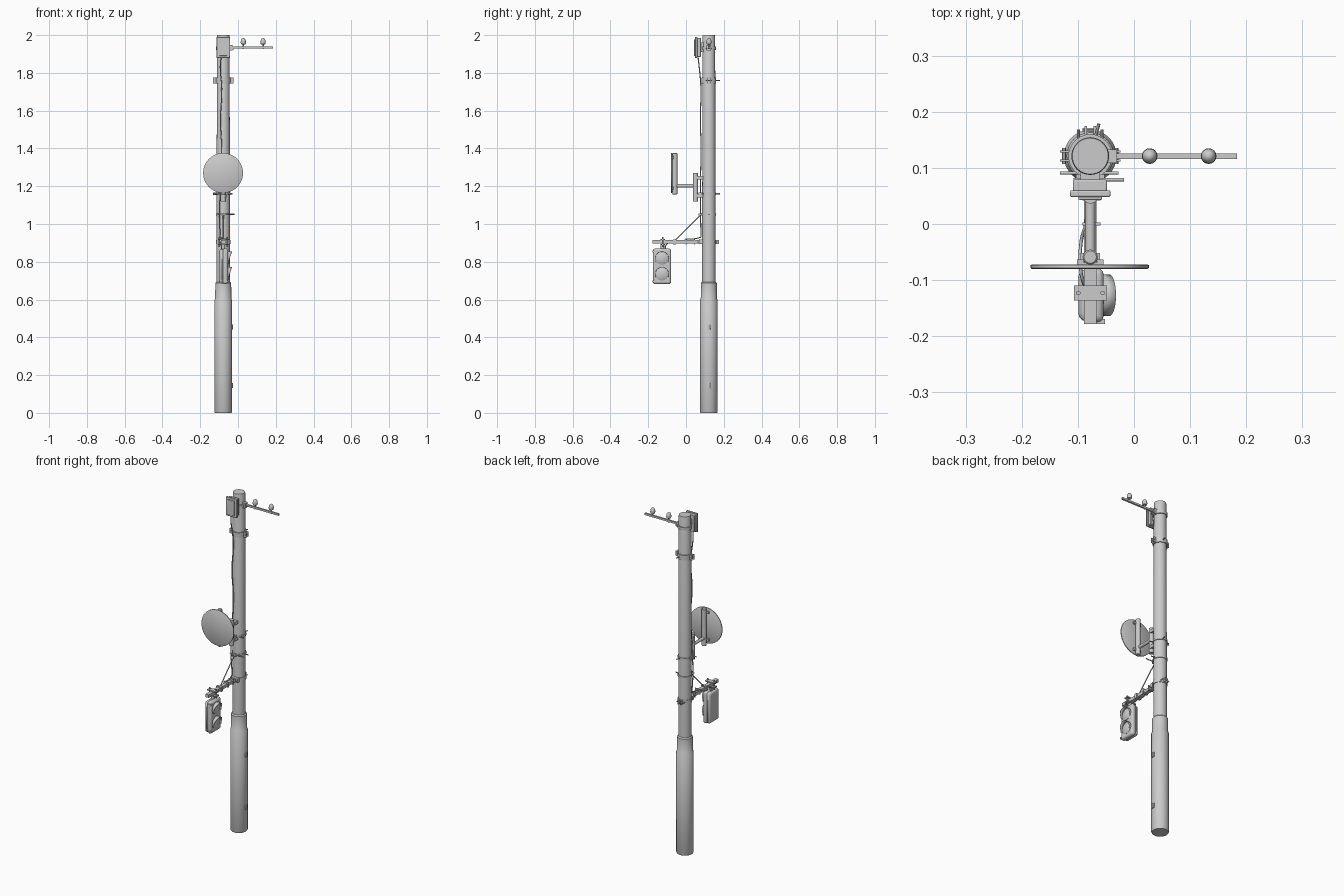
import bpy, bmesh, math
from mathutils import Vector

PX, PY = -0.078, 0.121  # pole axis


def finish(name, bm, smooth=True):
    bmesh.ops.recalc_face_normals(bm, faces=bm.faces)
    me = bpy.data.meshes.new(name)
    bm.to_mesh(me)
    bm.free()
    ob = bpy.data.objects.new(name, me)
    bpy.context.collection.objects.link(ob)
    if smooth:
        bpy.ops.object.select_all(action='DESELECT')
        bpy.context.view_layer.objects.active = ob
        ob.select_set(True)
        bpy.ops.object.shade_smooth_by_angle(angle=math.radians(35))
    return ob


def box(name, x, y, z, bevel=0.0, segs=2):
    bm = bmesh.new()
    bmesh.ops.create_cube(bm, size=1)
    for v in bm.verts:
        v.co = Vector([(r[0] + r[1]) / 2 + c * (r[1] - r[0]) for r, c in zip((x, y, z), v.co)])
    ob = finish(name, bm, bevel > 0)
    if bevel:
        m = ob.modifiers.new("bevel", 'BEVEL')
        m.width, m.segments = bevel, segs
    return ob


def lathe(name, profile, origin, axis=(0, 0, 1), n=24):
    """Revolve (radius, height) points about an axis; ends are capped."""
    bm = bmesh.new()
    q = Vector((0, 0, 1)).rotation_difference(Vector(axis).normalized())
    rings = [[bm.verts.new(q @ Vector((r * math.cos(2 * math.pi * i / n),
                                       r * math.sin(2 * math.pi * i / n), h)) + Vector(origin))
              for i in range(n)] for r, h in profile]
    for a, b in zip(rings, rings[1:]):
        for i in range(n):
            bm.faces.new((a[i], a[(i + 1) % n], b[(i + 1) % n], b[i]))
    bm.faces.new(rings[0])
    bm.faces.new(rings[-1])
    return finish(name, bm)


def rod(name, a, b, r, n=12):
    d = Vector(b) - Vector(a)
    return lathe(name, [(r, 0), (r, d.length)], a, d, n)


def cable(name, pts, r=0.003):
    cu = bpy.data.curves.new(name, 'CURVE')
    cu.dimensions = '3D'
    cu.bevel_depth, cu.bevel_resolution, cu.resolution_u = r, 1, 5
    cu.use_fill_caps = True
    sp = cu.splines.new('BEZIER')
    sp.bezier_points.add(len(pts) - 1)
    for p, c in zip(sp.bezier_points, pts):
        p.co = c
        p.handle_left_type = p.handle_right_type = 'AUTO'
    bpy.context.collection.objects.link(bpy.data.objects.new(name, cu))


# Pole: wide sleeve, collar, slim upper shaft
lathe("pole", [(0.044, 0), (0.047, 0.006), (0.047, 0.598), (0.043, 0.604), (0.042, 0.688),
               (0.036, 0.694), (0.0335, 1.995), (0.032, 2.0)], (PX, PY, 0), n=32)
for z in (0.455, 0.145):
    box("sleeve_latch", (PX + 0.04, PX + 0.0505), (PY - 0.008, PY + 0.008), (z - 0.014, z + 0.014), 0.002)


# Clamp bands with ears and bolts
def band(z, ear_angles, bolt_angle=None, h=0.018):
    lathe("clamp_band", [(0.035, -h / 2), (0.039, -h / 2), (0.039, h / 2), (0.035, h / 2)], (PX, PY, z), n=32)
    for deg in ear_angles:
        a = math.radians(deg)
        d, t = Vector((math.cos(a), math.sin(a), 0)), Vector((-math.sin(a), math.cos(a), 0))
        c = Vector((PX, PY, z))
        for s in (-1, 1):
            ear = box("clamp_ear", (0.034, 0.054), (s * 0.008 - 0.002, s * 0.008 + 0.002), (-h / 2, h / 2))
            ear.location, ear.rotation_euler.z = c, a
        rod("clamp_bolt", c + d * 0.047 - t * 0.014, c + d * 0.047 + t * 0.014, 0.0035, 6)
    if bolt_angle is not None:
        a = math.radians(bolt_angle)
        d = Vector((math.cos(a), math.sin(a), 0))
        c = Vector((PX, PY, z))
        rod("step_bolt", c + d * 0.03, c + d * 0.06, 0.003, 8)


band(1.93, (0,))
band(1.76, (0, 180), 75, 0.03)
band(1.16, (180, 270), 75, 0.012)
band(1.05, (270,), 0, 0.012)
band(0.905, (90, 270), None, 0.022)
rod("band_pin", (PX - 0.054, PY - 0.03, 1.16), (PX + 0.05, PY - 0.03, 1.16), 0.003)
rod("stay_pin", (PX - 0.03, PY - 0.042, 1.053), (PX + 0.06, PY - 0.042, 1.053), 0.003)

# Equipment box near the pole top
box("equipment_box", (-0.109, -0.048), (0.058, 0.079), (1.885, 1.985), 0.003)
box("equipment_box_lid", (-0.114, -0.042), (0.048, 0.06), (1.879, 1.99), 0.003)
box("box_lid_boss", (-0.099, -0.057), (0.043, 0.05), (1.89, 1.978), 0.002)
box("box_mount", (-0.095, -0.061), (0.074, 0.095), (1.91, 1.96))

# Cross arm with pin insulators
box("cross_arm", (-0.045, 0.184), (PY - 0.005, PY + 0.005), (1.929, 1.94))
box("cross_arm_seat", (-0.05, -0.03), (PY - 0.012, PY + 0.012), (1.918, 1.948))
for x in (0.028, 0.133):
    lathe("insulator", [(0.004, -0.012), (0.004, 0.012), (0.012, 0.014), (0.014, 0.022),
                        (0.013, 0.034), (0.008, 0.043), (0.003, 0.046)], (x, PY, 1.938), n=16)

# Round mirror, rear posts and arm
lathe("mirror_disc", [(0.103, -0.004), (0.1055, -0.0025), (0.1055, 0.0025), (0.103, 0.004)],
      (-0.079, -0.076, 1.27), (0, 1, 0), 48)
lathe("mirror_post", [(0.011, 1.156), (0.0135, 1.159), (0.0135, 1.372), (0.011, 1.375)], (-0.078, -0.059, 0), n=20)
rod("mirror_arm", (-0.078, -0.059, 1.202), (-0.078, 0.05, 1.202), 0.009, 16)
lathe("arm_post", [(0.0135, 1.12), (0.0135, 1.27)], (-0.078, 0.05, 0), n=20)
for z in (1.15, 1.245):
    box("arm_post_bracket", (-0.094, -0.062), (0.055, 0.092), (z - 0.009, z + 0.009))
for z in (1.19, 1.352):
    for s in (-1, 1):
        box("mirror_clip", (-0.078 + s * 0.018 - 0.006, -0.078 + s * 0.018 + 0.006),
            (-0.073, -0.063), (z - 0.007, z + 0.007))
    box("mirror_strap", (-0.1, -0.056), (-0.073, -0.069), (z - 0.007, z + 0.007))

# Signal arm and diagonal stay
box("signal_arm", (-0.089, -0.067), (-0.178, 0.088), (0.896, 0.914))
box("arm_flange", (-0.103, -0.053), (0.07, 0.088), (0.893, 0.917))
for s in (-1, 1):
    rod("flange_bolt", (-0.078 + s * 0.021, 0.06, 0.905), (-0.078 + s * 0.021, 0.168, 0.905), 0.003, 8)
rod("diagonal_stay", (-0.078, -0.058, 0.912), (-0.078, 0.084, 1.056), 0.003, 8)
box("stay_clamp", (-0.095, -0.061), (-0.068, -0.052), (0.891, 0.919))

# Hanger plates gripping the arm
for z in (0.892, 0.918):
    box("hanger_plate", (-0.107, -0.048), (-0.136, -0.11), (z - 0.003, z + 0.003))
for x in (-0.099, -0.056):
    rod("hanger_bolt", (x, -0.123, 0.878), (x, -0.123, 0.93), 0.004, 8)
rod("hanger_stem", (-0.078, -0.125, 0.86), (-0.078, -0.125, 0.893), 0.01, 16)

# Signal head facing +x
CY = -0.127
box("signal_back_shell", (-0.099, -0.073), (CY - 0.046, CY + 0.046), (0.684, 0.868), 0.014, 3)
box("signal_door", (-0.082, -0.054), (CY - 0.048, CY + 0.048), (0.682, 0.87), 0.011, 3)


def visor(z):
    bm = bmesh.new()
    n, rows = 20, []
    for i in range(n + 1):
        a = math.radians(-25 + 230 * i / n)
        depth = 0.010 + 0.012 * max(0, math.sin(a))
        rows.append([bm.verts.new((x, CY + 0.037 * math.cos(a), z + 0.037 * math.sin(a)))
                     for x in (-0.058, -0.054 + depth)])
    for a, b in zip(rows, rows[1:]):
        bm.faces.new((a[0], b[0], b[1], a[1]))
    m = finish("signal_visor", bm).modifiers.new("thickness", 'SOLIDIFY')
    m.thickness = 0.002


for z in (0.818, 0.735):
    lathe("signal_lens", [(0.034, 0), (0.034, 0.005), (0.026, 0.009), (0.013, 0.012), (0.001, 0.013)],
          (-0.058, CY, z), (1, 0, 0), 24)
    visor(z)
for z in (0.855, 0.695):
    box("door_latch", (-0.072, -0.052), (CY - 0.051, CY - 0.042), (z - 0.005, z + 0.005))

# Cables down the pole front and out to the signal
cable("pole_cable", [(-0.09, 0.064, 1.882), (-0.094, 0.07, 1.83), (-0.086, 0.079, 1.72), (-0.093, 0.076, 1.55),
                     (-0.087, 0.08, 1.4), (-0.093, 0.076, 1.2), (-0.099, 0.077, 1.04), (-0.094, 0.08, 0.93)])
cable("signal_cable", [(-0.094, 0.08, 0.93), (-0.083, 0.04, 0.921), (-0.086, 0.0, 0.918), (-0.094, -0.03, 0.9),
                       (-0.095, -0.08, 0.905), (-0.09, -0.105, 0.89), (-0.085, -0.11, 0.862)])
for y in (0.0, 0.045):
    box("cable_tie", (-0.092, -0.06), (y - 0.003, y + 0.003), (0.892, 0.923))
